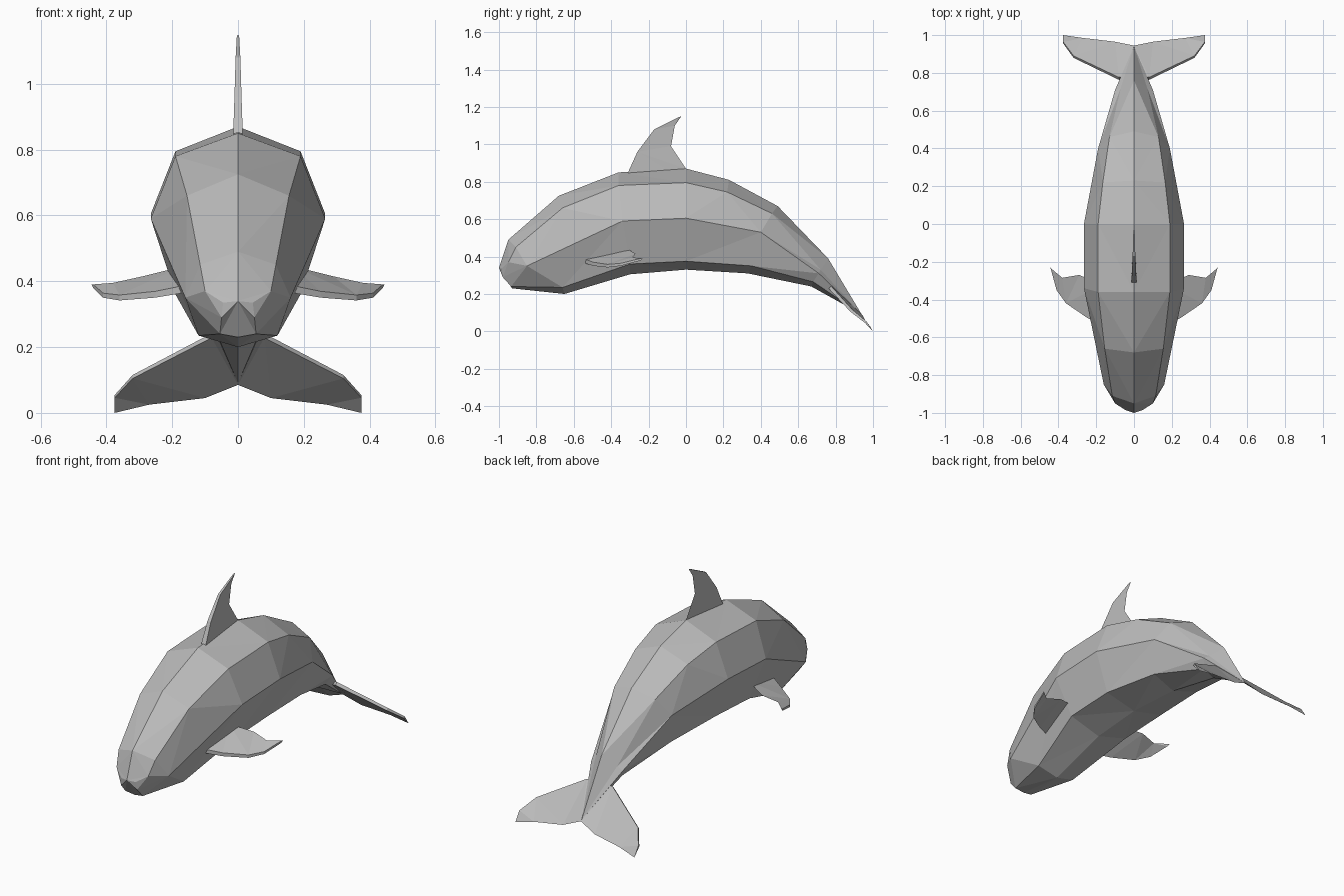
import bpy
import bmesh
from mathutils import Vector

default_cube = bpy.data.objects.get("Cube")
if default_cube:
    bpy.data.objects.remove(default_cube, do_unlink=True)

# One matte grey for the whole animal
grey = bpy.data.materials.new("dolphin grey")
grey.use_nodes = True
grey_colour = (0.5, 0.5, 0.5, 1)
grey.diffuse_color = grey_colour
shader = grey.node_tree.nodes["Principled BSDF"]
shader.inputs["Base Color"].default_value = grey_colour
shader.inputs["Roughness"].default_value = 0.8


def vectors(points):
    return [Vector(point) for point in points]


def triangle(first, second, third):
    """Return a one-triangle list, or nothing when the triangle is flat."""
    area = (second - first).cross(third - first).length
    return [(first, second, third)] if area > 0.00001 else []


def zip_lines(left, right):
    """Fill the strip between two polylines, always taking the shorter diagonal."""
    faces = []
    i = j = 0
    while i < len(left) - 1 or j < len(right) - 1:
        if j == len(right) - 1:
            step_left = True
        elif i == len(left) - 1:
            step_left = False
        else:
            left_diagonal = (left[i + 1] - right[j]).length
            right_diagonal = (right[j + 1] - left[i]).length
            step_left = left_diagonal <= right_diagonal
        if step_left:
            faces += triangle(left[i], left[i + 1], right[j])
            i += 1
        else:
            faces += triangle(left[i], right[j + 1], right[j])
            j += 1
    return faces


def wedge(leading, trailing, thickness, tip_scale=1.0):
    """Make a fin with a blunt leading edge and a sharp trailing edge."""
    leading, trailing = vectors(leading), vectors(trailing)
    offset = Vector(thickness)
    last = len(leading) - 1
    upper, lower = [], []
    for index, point in enumerate(leading):
        scale = 1 + (tip_scale - 1) * index / last
        upper.append(point + offset * scale)
        lower.append(point - offset * scale)
    faces = zip_lines(upper, trailing) + zip_lines(lower, trailing)
    faces += zip_lines(upper, lower)
    faces += triangle(upper[-1], lower[-1], trailing[-1])
    return faces


def make_part(name, faces, sides=(1,)):
    """Build a flat-shaded object, repeating the faces for each side of x."""
    bm = bmesh.new()
    for side in sides:
        for face in faces:
            corners = [bm.verts.new((side * p.x, p.y, p.z)) for p in face]
            bm.faces.new(corners)
    bmesh.ops.remove_doubles(bm, verts=bm.verts[:], dist=0.0005)
    bmesh.ops.recalc_face_normals(bm, faces=bm.faces[:])
    mesh = bpy.data.meshes.new(name)
    bm.to_mesh(mesh)
    bm.free()
    mesh.materials.append(grey)
    part = bpy.data.objects.new(name, mesh)
    bpy.context.collection.objects.link(part)
    return part


both_sides = (1, -1)
tail_tip = (0, .94, .09)

# Body: lengthwise lines from the snout to the tail
back_line = vectors([
    (0, -1, .34), (0, -.95, .49), (0, -.68, .725), (0, -.36, .85),
    (0, 0, .87), (0, .23, .81), (0, .49, .67), (0, .76, .39), tail_tip])
shoulder_line = vectors([
    (.045, -.985, .335), (.1, -.95, .37), (.115, -.91, .45),
    (.155, -.66, .66), (.19, -.36, .78), (.19, 0, .795),
    (.165, .22, .745), (.13, .46, .63), (.07, .72, .33), tail_tip])
flank_line = vectors([
    (.05, -.98, .29), (.16, -.85, .35), (.265, -.34, .59),
    (.265, 0, .605), (.19, .4, .53), (.1, .71, .31), tail_tip])
belly_edge = vectors([
    (.055, -.935, .24), (.12, -.66, .235), (.19, -.3, .36),
    (.19, 0, .375), (.15, .35, .35), (.075, .68, .265), tail_tip])
belly_line = vectors([
    (0, -.93, .23), (0, -.65, .2), (0, -.3, .305),
    (0, 0, .33), (0, .33, .31), (0, .67, .24), tail_tip])

body_lines = [back_line, shoulder_line, flank_line, belly_edge, belly_line]
body_faces = []
for upper_line, lower_line in zip(body_lines, body_lines[1:]):
    body_faces += zip_lines(upper_line, lower_line)

# Snout cap: a fan across the starts of the lines
snout = [line[0] for line in body_lines]
for second, third in zip(snout[1:], snout[2:]):
    body_faces += triangle(snout[0], second, third)
make_part("body", body_faces, both_sides)

# Dorsal fin
dorsal_faces = wedge(
    leading=[(0, -.31, .8), (0, -.31, .85), (0, -.26, .96),
             (0, -.17, 1.08), (0, -.04, 1.145)],
    trailing=[(0, 0, .8), (0, 0, .87), (0, -.08, .99),
              (0, -.06, 1.1), (0, -.025, 1.15)],
    thickness=(.018, 0, 0), tip_scale=0.2)
make_part("dorsal_fin", dorsal_faces)

# Pectoral fins
pectoral_faces = wedge(
    leading=[(.17, -.54, .375), (.25, -.495, .36), (.36, -.42, .35),
             (.41, -.35, .357), (.44, -.24, .385)],
    trailing=[(.17, -.32, .445), (.29, -.27, .415),
              (.38, -.285, .395), (.445, -.23, .39)],
    thickness=(0, 0, .011), tip_scale=0.5)
for side_name, side in (("left", 1), ("right", -1)):
    make_part(side_name + "_pectoral_fin", pectoral_faces, (side,))

# Tail flukes, joined along the centre
fluke_faces = wedge(
    leading=[(0, .78, .225), (.08, .77, .235),
             (.32, .885, .11), (.375, .96, .05)],
    trailing=[(0, .945, .085), (.1, .965, .045),
              (.27, .985, .025), (.375, 1, 0)],
    thickness=(0, .008, .008), tip_scale=0.5)
make_part("tail_flukes", fluke_faces, both_sides)
